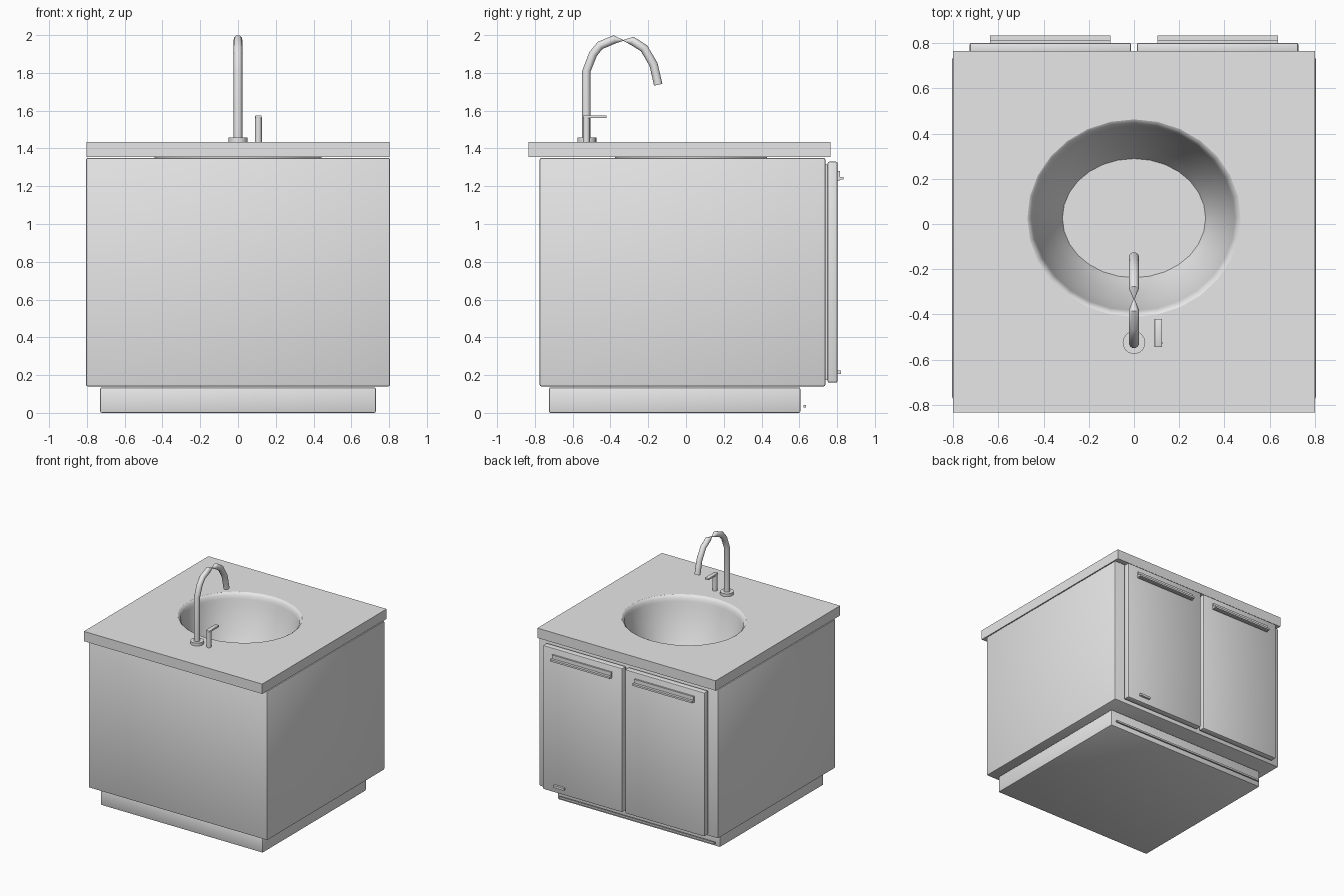
import bpy, bmesh, math
from mathutils import Vector

if "Cube" in bpy.data.objects:
    bpy.data.objects.remove(bpy.data.objects["Cube"])

grey = bpy.data.materials.new("light_grey")
grey.diffuse_color = (0.8, 0.8, 0.8, 1)
grey.use_nodes = True
grey.node_tree.nodes["Principled BSDF"].inputs["Base Color"].default_value = grey.diffuse_color


def finish(name, bm, smooth=False):
    bmesh.ops.recalc_face_normals(bm, faces=bm.faces)
    me = bpy.data.meshes.new(name)
    bm.to_mesh(me)
    bm.free()
    me.materials.append(grey)
    ob = bpy.data.objects.new(name, me)
    bpy.context.collection.objects.link(ob)
    if smooth:
        bpy.ops.object.select_all(action='DESELECT')
        ob.select_set(True)
        bpy.context.view_layer.objects.active = ob
        bpy.ops.object.shade_smooth_by_angle(angle=math.radians(40))
    return ob


def box(name, x, y, z, bevel=0):
    bm = bmesh.new()
    bmesh.ops.create_cube(bm, size=1)
    for v in bm.verts:
        v.co = [r[0] + (c + 0.5) * (r[1] - r[0]) for c, r in zip(v.co, (x, y, z))]
    if bevel:
        bmesh.ops.bevel(bm, geom=bm.edges[:], offset=bevel, segments=2,
                        profile=0.5, affect='EDGES')
    return finish(name, bm, bool(bevel))


def loft(name, rings, cap_start=True, cap_end=True):
    bm = bmesh.new()
    loops = [[bm.verts.new(p) for p in ring] for ring in rings]
    n = len(loops[0])
    for a, b in zip(loops, loops[1:]):
        for i in range(n):
            j = (i + 1) % n
            bm.faces.new((a[i], a[j], b[j], b[i]))
    if cap_start:
        bm.faces.new(loops[0])
    if cap_end:
        bm.faces.new(loops[-1])
    return finish(name, bm, True)


def ellipse(cx, cy, rx, ry, z, n=28):
    return [(cx + rx * math.cos(2 * math.pi * i / n),
             cy + ry * math.sin(2 * math.pi * i / n), z) for i in range(n)]


def disc(name, cx, cy, r, z0, z1, n=24):
    return loft(name, [ellipse(cx, cy, r, r, z, n) for z in (z0, z1)])


def cut(target, cutter):
    m = target.modifiers.new("basin_hole", 'BOOLEAN')
    m.operation = 'DIFFERENCE'
    m.solver = 'EXACT'
    m.object = cutter
    cutter.hide_render = True
    cutter.hide_set(True)


# Cabinet
box("plinth", (-0.73, 0.73), (-0.725, 0.605), (0, 0.135), 0.008)
cabinet = box("cabinet", (-0.805, 0.805), (-0.775, 0.738), (0.14, 1.35), 0.01)
counter = box("countertop", (-0.802, 0.802), (-0.835, 0.765), (1.355, 1.435))
box("plinth_strip", (-0.70, 0.70), (0.622, 0.635), (0.028, 0.042))

# Basin with rounded rim
CY, RX, RY = 0.026, 0.472, 0.437
profile = [(0, 1.435), (0.008, 1.430), (0.018, 1.415), (0.024, 1.39), (0.03, 1.355),
           (0.06, 1.24), (0.10, 1.12), (0.13, 1.05), (0.155, 1.00)]
rings = [ellipse(0, CY, RX - d, RY - d * 1.12, z) for d, z in profile]
basin = loft("basin", rings, cap_start=False)
for p in basin.data.polygons:
    if p.normal.z < 0:
        basin.data.flip_normals()
        break
disc("drain", 0, 0.028, 0.057, 0.995, 1.003)
cut(counter, loft("counter_cutter", [ellipse(0, CY, RX, RY, z) for z in (1.30, 1.50)]))
cut(cabinet, loft("cabinet_cutter", [ellipse(0, CY, RX, RY, z) for z in (0.97, 1.50)]))

# Doors, seals and pull handles on the back
for side, s in (("left", -1), ("right", 1)):
    def span(a, b):
        return (min(s * a, s * b), max(s * a, s * b))
    box(side + "_door_seal", span(0.025, 0.715), (0.735, 0.752), (0.175, 1.315))
    box(side + "_door", span(0.013, 0.727), (0.75, 0.802), (0.16, 1.33), 0.008)
    box(side + "_handle_plate", span(0.103, 0.637), (0.80, 0.814), (1.23, 1.28))
    box(side + "_handle_lip", span(0.103, 0.637), (0.812, 0.835), (1.235, 1.25))
box("door_badge", (0.525, 0.62), (0.80, 0.82), (0.207, 0.225))

# Tap: bent tube with a pinch near the top
path = [(-0.527, 1.45, 1), (-0.527, 1.81, 1), (-0.492, 1.90, 1), (-0.455, 1.945, 1),
        (-0.38, 1.977, 1), (-0.332, 1.972, 0.12), (-0.285, 1.970, 1),
        (-0.222, 1.93, 1), (-0.172, 1.845, 1), (-0.147, 1.737, 1)]
pts = [Vector((0, y, z)) for y, z, _ in path]
tube = []
for i, p in enumerate(pts):
    t = (pts[min(i + 1, len(pts) - 1)] - pts[max(i - 1, 0)]).normalized()
    side = Vector((1, 0, 0))
    up = t.cross(side)
    r = 0.0225 * path[i][2]
    tube.append([p + r * (math.cos(a) * side + math.sin(a) * up)
                 for a in (2 * math.pi * k / 16 for k in range(16))])
loft("tap_spout", tube)
disc("tap_base", 0, -0.525, 0.05, 1.435, 1.458)

# Lever
disc("lever_stem", 0.108, -0.527, 0.018, 1.435, 1.565, 16)
box("lever_arm", (0.091, 0.125), (-0.545, -0.42), (1.56, 1.575), 0.003)
